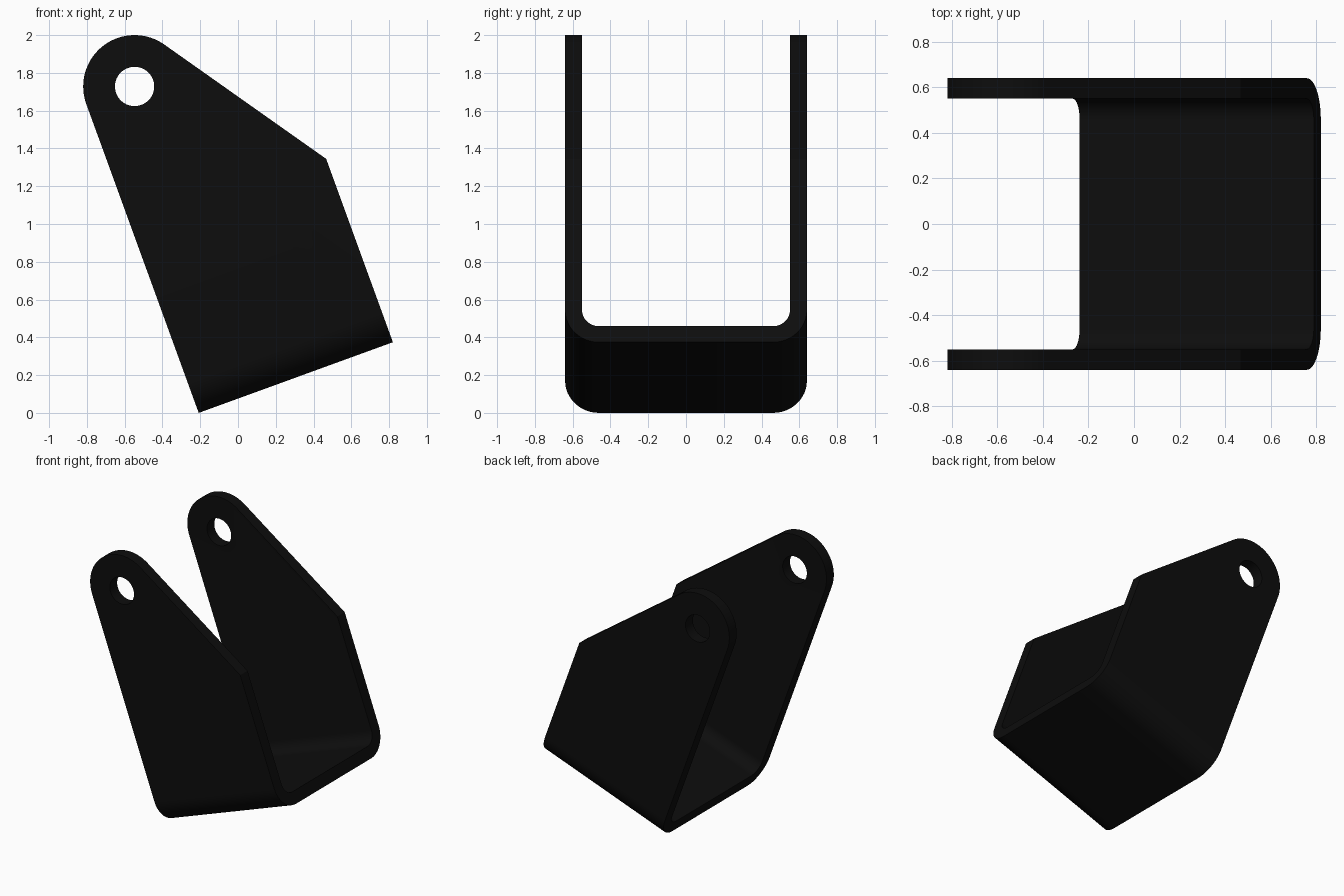
import bpy, bmesh
from math import sin, cos, pi, atan2, acos, hypot, radians
from mathutils import Vector

if "Cube" in bpy.data.objects:
    bpy.data.objects.remove(bpy.data.objects["Cube"])

W, R = 1.094, 0.272            # base depth, lug radius
CX, CZ = 0.272, 1.74           # lug centre
SX, SZ = 1.094, 1.033          # shoulder corner
HALF, T, BEND = 0.64, 0.09, 0.18


def arc(cx, cy, r, a0, a1, n):
    return [(cx + r * cos(a0 + (a1 - a0) * i / n),
             cy + r * sin(a0 + (a1 - a0) * i / n)) for i in range(n + 1)]


def prism(name, points, offset):
    """Extrude a closed loop of 3D points along an offset."""
    bm = bmesh.new()
    face = bm.faces.new([bm.verts.new(p) for p in points])
    new = bmesh.ops.extrude_face_region(bm, geom=[face])["geom"]
    verts = [g for g in new if isinstance(g, bmesh.types.BMVert)]
    bmesh.ops.translate(bm, verts=verts, vec=Vector(offset))
    if face.is_valid and len(bm.faces) < len(points) + 2:
        bm.faces.new(face.verts)
    bmesh.ops.recalc_face_normals(bm, faces=bm.faces[:])
    me = bpy.data.meshes.new(name)
    bm.to_mesh(me)
    bm.free()
    ob = bpy.data.objects.new(name, me)
    bpy.context.collection.objects.link(ob)
    return ob


def boolean(ob, cutter, operation):
    m = ob.modifiers.new(operation, 'BOOLEAN')
    m.operation, m.object, m.solver = operation, cutter, 'EXACT'
    cutter.hide_render = True
    bpy.context.view_layer.objects.active = ob
    bpy.ops.object.modifier_apply(modifier=m.name)
    bpy.data.objects.remove(cutter)


# U-shaped bent sheet section (y, z)
c = HALF - BEND
outer = arc(-c, BEND, BEND, pi, 1.5 * pi, 12) + arc(c, BEND, BEND, 1.5 * pi, 2 * pi, 12)
inner = arc(c, BEND, BEND - T, 2 * pi, 1.5 * pi, 12) + arc(-c, BEND, BEND - T, 1.5 * pi, pi, 12)
section = ([(-HALF, 2.3)] + outer + [(HALF, 2.3), (HALF - T, 2.3)]
           + inner + [(T - HALF, 2.3)])
bracket = prism("clevis_bracket", [(-0.1, y, z) for y, z in section], (1.4, 0, 0))

# Side outline: straight back edge, rounded lug, sloped shoulder (x, z)
dx, dz = SX - CX, SZ - CZ
tangent = atan2(dz, dx) + acos(R / hypot(dx, dz))
outline = [(0, -0.1), (W, -0.1), (SX, SZ)] + arc(CX, CZ, R, tangent, pi, 36)
boolean(bracket, prism("side_cutter", [(x, -0.8, z) for x, z in outline], (0, 1.6, 0)), 'INTERSECT')

# Pin holes through both lugs
hole = arc(CX, CZ, 0.104, 0, 2 * pi, 48)[:-1]
boolean(bracket, prism("hole_cutter", [(x, -0.9, z) for x, z in hole], (0, 1.8, 0)), 'DIFFERENCE')

# Tilt and finish
bracket.rotation_euler = (0, radians(-20), 0)
bracket.location = (-0.208, 0, 0)
mat = bpy.data.materials.new("black_paint")
mat.diffuse_color = (0.004, 0.004, 0.004, 1)
mat.use_nodes = True
mat.node_tree.nodes["Principled BSDF"].inputs["Base Color"].default_value = mat.diffuse_color
bracket.data.materials.clear()
bracket.data.materials.append(mat)
bpy.ops.object.select_all(action='DESELECT')
bracket.select_set(True)
bpy.context.view_layer.objects.active = bracket
bpy.ops.object.transform_apply(location=True, rotation=True, scale=True)
bpy.ops.object.shade_smooth_by_angle(angle=radians(30))
